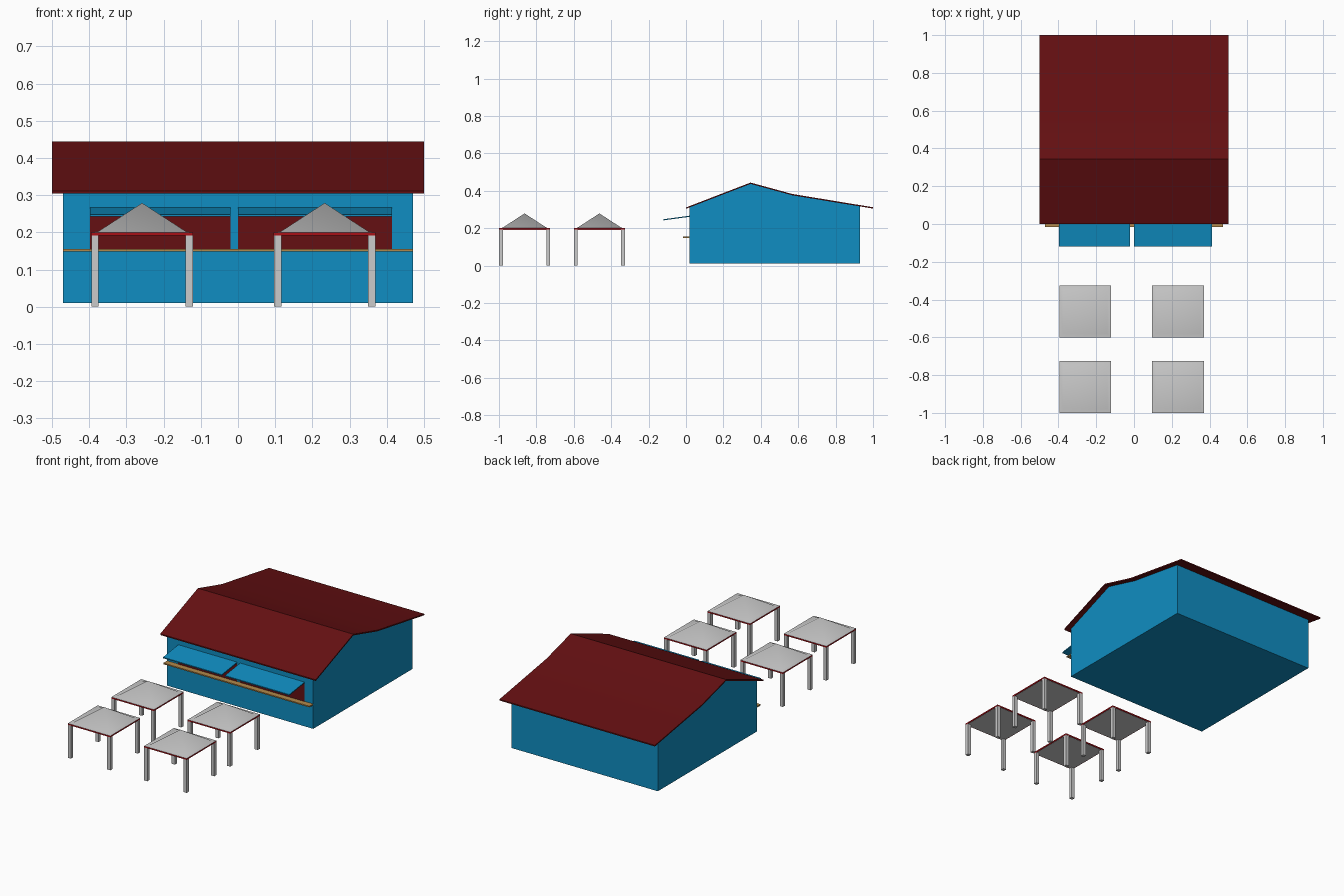
import bpy
import math

if "Cube" in bpy.data.objects:
    bpy.data.objects.remove(bpy.data.objects["Cube"])


def material(name, rgb):
    m = bpy.data.materials.new(name)
    m.diffuse_color = (*rgb, 1)
    m.use_nodes = True
    m.node_tree.nodes["Principled BSDF"].inputs["Base Color"].default_value = m.diffuse_color
    return m


BLUE = material("blue_paint", (0.005, 0.27, 0.54))
RED = material("dark_red", (0.13, 0.005, 0.006))
TRIM = material("red_trim", (0.4, 0.005, 0.008))
WOOD = material("wood", (0.45, 0.25, 0.07))


def mesh(name, verts, faces, mat=None):
    me = bpy.data.meshes.new(name)
    me.from_pydata(verts, [], faces)
    ob = bpy.data.objects.new(name, me)
    bpy.context.collection.objects.link(ob)
    if mat:
        me.materials.append(mat)
    return ob


def extrude_x(name, profile, x0, x1, mat=None):
    """Extrude a closed (y, z) outline, counter-clockwise seen from +x."""
    n = len(profile)
    verts = [(x, y, z) for x in (x0, x1) for y, z in profile]
    faces = [tuple(reversed(range(n))), tuple(range(n, 2 * n))]
    faces += [(i, (i + 1) % n, n + (i + 1) % n, n + i) for i in range(n)]
    return mesh(name, verts, faces, mat)


def box(name, x0, x1, y0, y1, z0, z1, mat=None):
    return extrude_x(name, [(y0, z0), (y1, z0), (y1, z1), (y0, z1)], x0, x1, mat)


def smooth(ob, degrees):
    bpy.ops.object.select_all(action='DESELECT')
    ob.select_set(True)
    bpy.context.view_layer.objects.active = ob
    bpy.ops.object.shade_smooth_by_angle(angle=math.radians(degrees))


# Building body with gabled side walls
extrude_x("house_walls", [(0.02, 0.01), (0.93, 0.01), (0.93, 0.317), (0.568, 0.377),
                          (0.345, 0.438), (0.02, 0.313)], -0.47, 0.47, BLUE)

# Kinked roof sheet
top = [(0, 0.311), (0.345, 0.444), (0.568, 0.383), (1.0, 0.312)]
roof = extrude_x("roof", [(y, z - 0.007) for y, z in top] + top[::-1], -0.5, 0.5, RED)
smooth(roof, 30)

# Serving windows, each with a propped-up flap
for side, x0, x1 in (("left", -0.398, -0.02), ("right", 0.0, 0.414)):
    box(f"{side}_window", x0, x1, 0.018, 0.022, 0.152, 0.266, RED)
    extrude_x(f"{side}_flap", [(-0.12, 0.242), (0.02, 0.261), (0.02, 0.267), (-0.12, 0.248)],
              x0, x1, BLUE)

# Serving counter
box("counter", -0.47, 0.47, -0.015, 0.022, 0.148, 0.155, WOOD)


def canopy(tag, cx, cy):
    h = 0.137
    # Red rim below the cover
    box(f"{tag}_rim", cx - h, cx + h, cy - h, cy + h, 0.192, 0.2, TRIM)
    # Pointed cover with a shallow outer border
    verts = [(cx + sx * r, cy + sy * r, z) for r, z in ((h, 0.2), (0.117, 0.203))
             for sx, sy in ((-1, -1), (1, -1), (1, 1), (-1, 1))] + [(cx, cy, 0.279)]
    faces = [(i, (i + 1) % 4, 4 + (i + 1) % 4, 4 + i) for i in range(4)]
    faces += [(4 + i, 4 + (i + 1) % 4, 8) for i in range(4)]
    smooth(mesh(f"{tag}_cover", verts, faces), 60)
    # Plain grey ceiling
    r = h - 0.004
    box(f"{tag}_ceiling", cx - r, cx + r, cy - r, cy + r, 0.191, 0.199)
    # Square posts
    for i, (sx, sy) in enumerate(((-1, -1), (1, -1), (1, 1), (-1, 1))):
        px, py = cx + sx * (h - 0.0105), cy + sy * (h - 0.0105)
        box(f"{tag}_post_{i + 1}", px - 0.01, px + 0.01, py - 0.01, py + 0.01, 0, 0.195)


# Four canopies in front of the building
for j, cy in enumerate((-0.863, -0.463)):
    for i, cx in enumerate((-0.258, 0.233)):
        canopy(f"canopy_{j * 2 + i + 1}", cx, cy)
